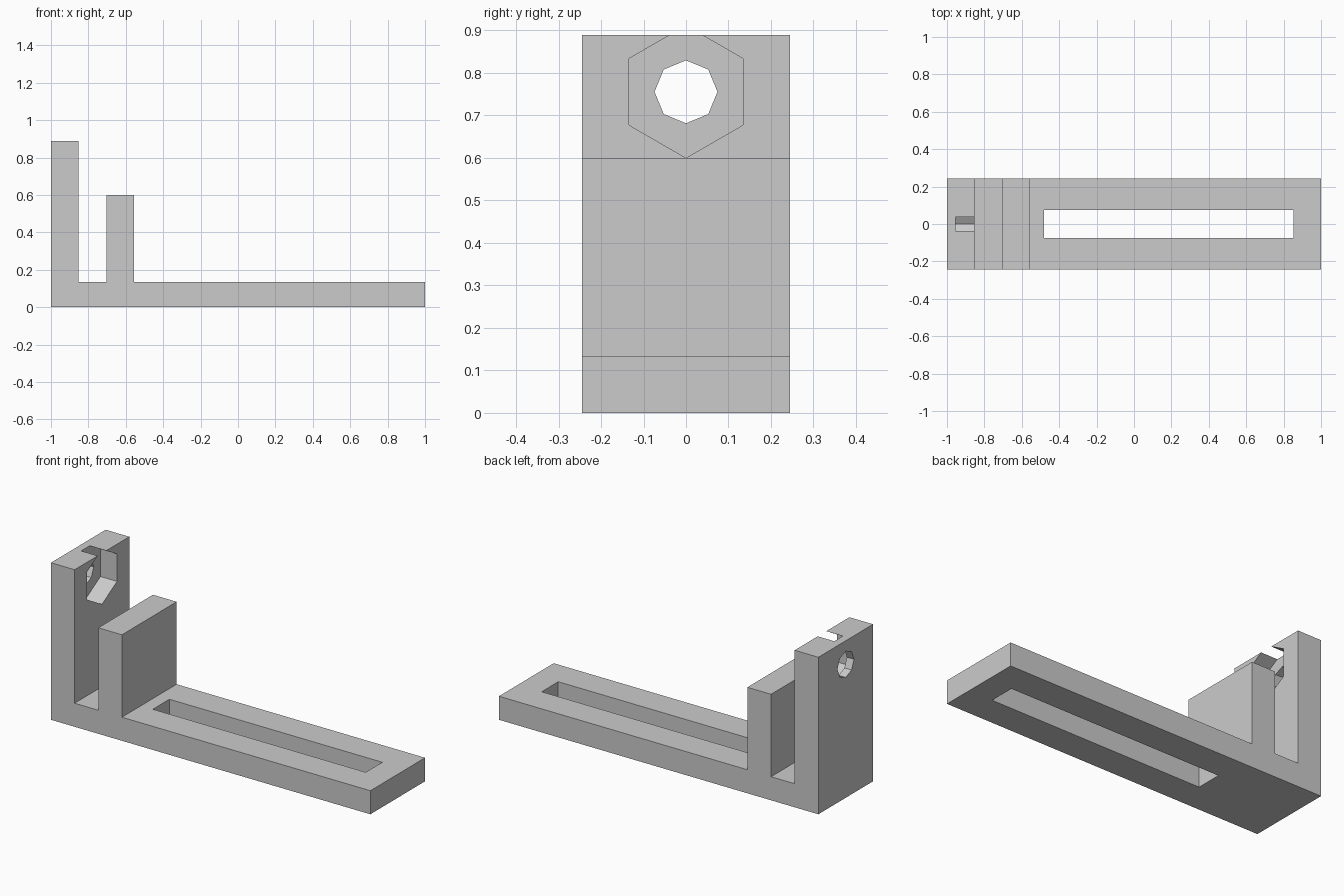
import bpy
import bmesh
import math
from mathutils import Vector

cube = bpy.data.objects.get("Cube")
if cube:
    bpy.data.objects.remove(cube, do_unlink=True)

U = 2 / 135          # design unit: the base is 135 units long
HALF_WIDTH = 16.5 * U
HOLE_Z = 51 * U

grey = bpy.data.materials.new("plain_grey")
grey.use_nodes = True
grey.diffuse_color = (0.6, 0.6, 0.6, 1)
grey.node_tree.nodes["Principled BSDF"].inputs["Base Color"].default_value = (0.6, 0.6, 0.6, 1)


def prism(name, outline, sweep):
    """Extrude a closed outline along a vector into a solid object."""
    bm = bmesh.new()
    face = bm.faces.new([bm.verts.new(p) for p in outline])
    ext = bmesh.ops.extrude_face_region(bm, geom=[face])
    moved = [v for v in ext["geom"] if isinstance(v, bmesh.types.BMVert)]
    bmesh.ops.translate(bm, verts=moved, vec=Vector(sweep))
    bmesh.ops.recalc_face_normals(bm, faces=bm.faces)
    mesh = bpy.data.meshes.new(name)
    bm.to_mesh(mesh)
    bm.free()
    mesh.materials.append(grey)
    obj = bpy.data.objects.new(name, mesh)
    bpy.context.collection.objects.link(obj)
    return obj


def polygon_x(sides, radius, x):
    """Regular polygon facing x, with one corner straight up."""
    angles = [2 * math.pi * i / sides for i in range(sides)]
    return [(x, radius * math.sin(a), HOLE_Z + radius * math.cos(a)) for a in angles]


# Bracket: base plate with a tall end wall and a shorter inner wall
side = [(0, 0), (135, 0), (135, 9), (30, 9), (30, 40.5), (20, 40.5),
        (20, 9), (10, 9), (10, 60), (0, 60)]
bracket = prism("bracket", [(x * U - 1, -HALF_WIDTH, z * U) for x, z in side],
                (0, 2 * HALF_WIDTH, 0))

# Cutters: long slot, octagonal bolt hole, hexagonal nut pocket open at the top
slot = [(35, -5), (125, -5), (125, 5), (35, 5)]
cutters = [
    prism("slot_cutter", [(x * U - 1, y * U, -0.1) for x, y in slot], (0, 0, 0.4)),
    prism("bolt_hole_cutter", polygon_x(8, 5 * U, -1.1), (0.2, 0, 0)),
    prism("nut_pocket_cutter", polygon_x(6, 10.5 * U, 3 * U - 1), (10 * U, 0, 0)),
]
for cutter in cutters:
    cutter.hide_render = True
    mod = bracket.modifiers.new(cutter.name, 'BOOLEAN')
    mod.operation = 'DIFFERENCE'
    mod.solver = 'EXACT'
    mod.object = cutter

# Bake the cuts and discard the cutters
depsgraph = bpy.context.evaluated_depsgraph_get()
cut_mesh = bpy.data.meshes.new_from_object(bracket.evaluated_get(depsgraph))
bracket.modifiers.clear()
bracket.data = cut_mesh
for cutter in cutters:
    bpy.data.objects.remove(cutter, do_unlink=True)
